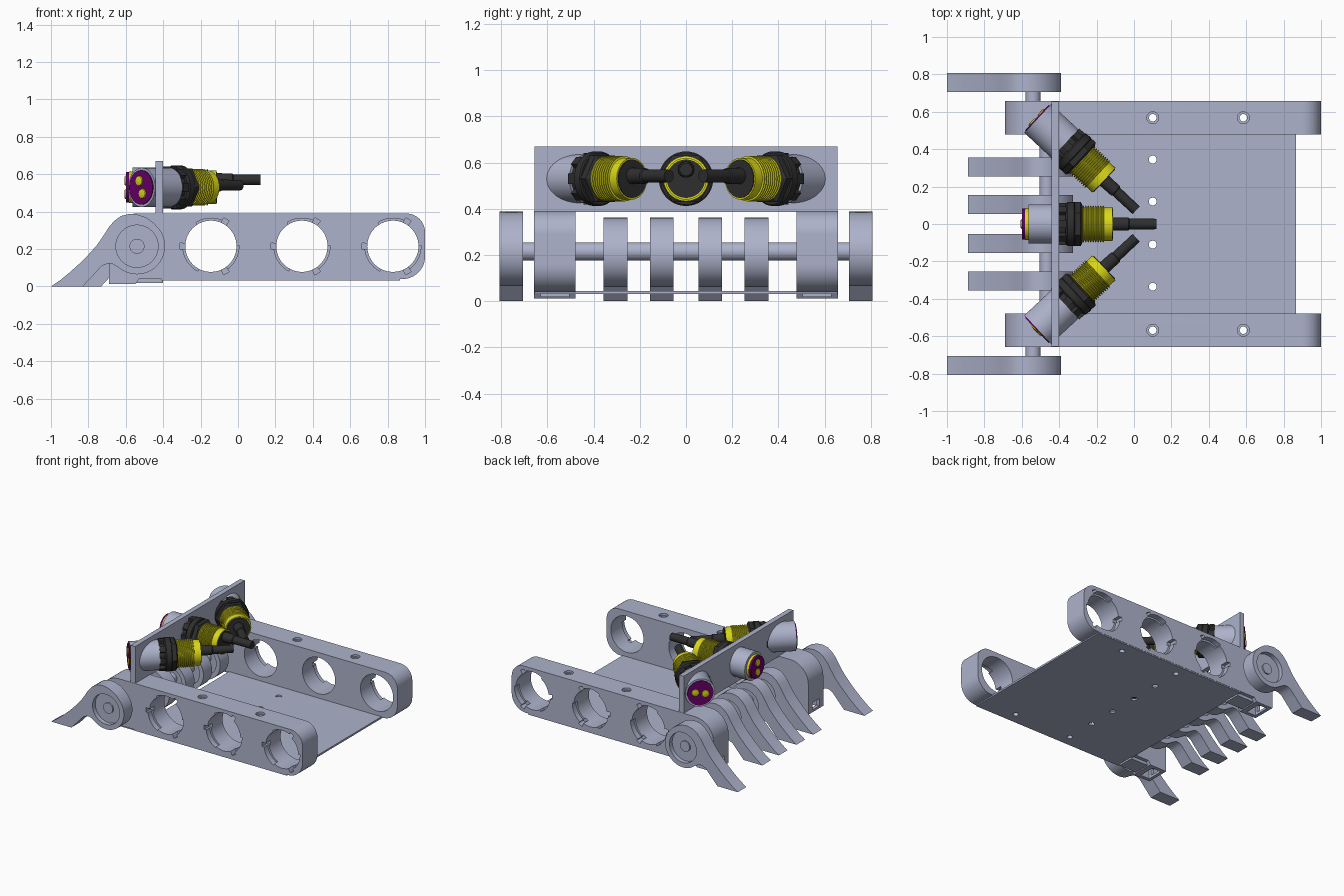
import bpy, bmesh, math
from mathutils import Matrix, Vector

if "Cube" in bpy.data.objects:
    bpy.data.objects.remove(bpy.data.objects["Cube"])


def material(name, rgb):
    m = bpy.data.materials.new(name)
    m.diffuse_color = (*rgb, 1)
    m.use_nodes = True
    m.node_tree.nodes["Principled BSDF"].inputs["Base Color"].default_value = m.diffuse_color
    return m


GREY = material("blue_grey", (0.42, 0.45, 0.60))
BLACK = material("soft_black", (0.028, 0.028, 0.028))
YELLOW = material("yellow", (0.70, 0.68, 0.01))
PURPLE = material("purple", (0.14, 0.0, 0.14))


def finish(name, bm, mat):
    bmesh.ops.recalc_face_normals(bm, faces=bm.faces)
    me = bpy.data.meshes.new(name)
    bm.to_mesh(me)
    bm.free()
    ob = bpy.data.objects.new(name, me)
    bpy.context.collection.objects.link(ob)
    me.materials.append(mat)
    return ob


def box(name, x, y, z, mat=GREY):
    bm = bmesh.new()
    bmesh.ops.create_cube(bm, size=1)
    for v in bm.verts:
        v.co = [a + (c + 0.5) * (b - a) for c, (a, b) in zip(v.co, (x, y, z))]
    return finish(name, bm, mat)


def prism(name, pts, y0, y1, mat=GREY):
    """Extrude an x-z outline along y."""
    bm = bmesh.new()
    f = bm.faces.new([bm.verts.new((x, y0, z)) for x, z in pts])
    ext = bmesh.ops.extrude_face_region(bm, geom=[f])["geom"]
    for v in ext:
        if isinstance(v, bmesh.types.BMVert):
            v.co.y = y1
    return finish(name, bm, mat)


def lathe(name, prof, mat, m=Matrix(), n=40):
    """Revolve (distance, radius) pairs about the local x axis."""
    bm = bmesh.new()
    rings = [[bm.verts.new(m @ Vector((t, r * math.cos(2 * math.pi * i / n),
                                       r * math.sin(2 * math.pi * i / n))))
              for i in range(n)] for t, r in prof]
    for a, b in zip(rings, rings[1:]):
        for i in range(n):
            bm.faces.new((a[i], a[(i + 1) % n], b[(i + 1) % n], b[i]))
    bm.faces.new(rings[0])
    bm.faces.new(rings[-1])
    return finish(name, bm, mat)


def along_y(name, x, z, y0, y1, r, mat=GREY, n=40):
    m = Matrix.Translation((x, 0, z)) @ Matrix.Rotation(math.pi / 2, 4, 'Z')
    return lathe(name, [(y0, r), (y1, r)], mat, m, n)


def along_z(name, x, y, z0, z1, r, mat=GREY, n=24):
    m = Matrix.Translation((x, y, 0)) @ Matrix.Rotation(-math.pi / 2, 4, 'Y')
    return lathe(name, [(z0, r), (z1, r)], mat, m, n)


def cut(ob, cutters):
    for c in cutters:
        c.hide_render = True
        mod = ob.modifiers.new("cut", 'BOOLEAN')
        mod.operation = 'DIFFERENCE'
        mod.solver = 'EXACT'
        mod.object = c
        bpy.context.view_layer.objects.active = ob
        bpy.ops.object.modifier_apply(modifier=mod.name)
        bpy.data.objects.remove(c)


def arc(cx, cz, r, a0, a1, n=12):
    return [(cx + r * math.cos(math.radians(a0 + (a1 - a0) * i / n)),
             cz + r * math.sin(math.radians(a0 + (a1 - a0) * i / n))) for i in range(n + 1)]


def sector(cx, cz, r0, r1, a0, a1):
    return arc(cx, cz, r1, a0, a1, 8) + arc(cx, cz, r0, a1, a0, 8)


HZ = 0.215                      # height of all bores and shafts
HOLES = (-0.145, 0.342, 0.828)  # bores along each rail
SCREWS = (0.10, 0.585)

# side rails with bayonet bores, screw holes and an end slot
rail = ([(-0.69, 0.012)] + arc(-0.54, 0.24, 0.15, 180, 90) + arc(0.90, 0.29, 0.10, 90, 0)
        + arc(0.88, 0.16, 0.12, 0, -90) + [(-0.53, 0.04), (-0.55, 0.012)])
for s, side in ((-1, "front"), (1, "back")):
    ob = prism(side + "_rail", rail, s * 0.478, s * 0.657)
    cutters = []
    for hx in HOLES:
        cutters.append(along_y("bore", hx, HZ, 0.4 * s, 0.7 * s, 0.137, n=56))
        for a in (60, 180, 300):
            cutters.append(prism("slot", sector(hx, HZ, 0.12, 0.167, a - 6, a + 6), s * 0.60, s * 0.70))
            cutters.append(prism("groove", sector(hx, HZ, 0.12, 0.150, a + 5.5, a + 62), s * 0.615, s * 0.70))
    for x in SCREWS:
        cutters.append(along_z("screw", x, s * 0.568, 0, 0.5, 0.02))
        cutters.append(along_z("screw_head", x, s * 0.568, 0.375, 0.5, 0.032))
    cutters.append(box("end_slot", (-0.665, -0.59), sorted((s * 0.505, s * 0.63)), (-0.05, 0.09)))
    cutters.append(box("end_window", (-0.75, -0.60), sorted((s * 0.525, s * 0.61)), (0.03, 0.085)))
    cut(ob, cutters)
    # latch under the plate corner
    box(side + "_latch", (-0.545, -0.40), sorted((s * 0.505, s * 0.63)), (0.018, 0.041))

# floor plate
plate = box("floor_plate", (-0.41, 0.867), (-0.655, 0.655), (0.031, 0.045))
cut(plate, [along_z("hole", 0.1, y, 0, 0.1, 0.021) for y in (0.345, 0.12, -0.11, -0.335)]
    + [along_z("hole", x, y, 0, 0.1, 0.02) for x in SCREWS for y in (-0.568, 0.568)])

# shafts
along_y("main_shaft", -0.465, HZ, -0.5, 0.5, 0.04)
for s in (-1, 1):
    along_y("outer_shaft", -0.54, HZ, s * 0.6, s * 0.785, 0.04)

# curved digging fingers
FINGER = ([(-1, 0), (-0.95, 0.034), (-0.90, 0.075), (-0.85, 0.12), (-0.80, 0.17), (-0.755, 0.22),
           (-0.715, 0.278), (-0.69, 0.318), (-0.66, 0.352), (-0.625, 0.377), (-0.58, 0.388),
           (-0.535, 0.384), (-0.49, 0.368), (-0.452, 0.341)] + arc(-0.54, HZ, 0.15, 45, -130, 22)
          + [(-0.675, 0.122), (-0.70, 0.122), (-0.73, 0.108), (-0.77, 0.064), (-0.83, 0)])
for y in (-0.757, -0.305, -0.105, 0.105, 0.305, 0.757):
    outer = abs(y) > 0.5
    hx, k, kz = (-0.54, 1, 1) if outer else (-0.465, 0.92, 0.935)
    pts = [(hx + (x + 0.54) * k, z * kz) for x, z in FINGER]
    ob = prism("finger", pts, y - 0.051, y + 0.051)
    s = 1 if y > 0 else -1
    for d in ((s,) if outer else (1, -1)):
        cut(ob, [along_y("recess", hx, HZ * kz, y + d * 0.018, y + d * 0.09, 0.113 * k, n=48)])

# upright sensor wall, opened for the three sensors
SENSORS = ((Vector((-0.60, 0, 0.53)), 0, 90, 0.035, "middle"),
           (Vector((-0.515, 0.565, 0.53)), -43, 10, 0.0, "back"),
           (Vector((-0.515, -0.565, 0.53)), 43, 70, 0.0, "front"))
box("sensor_wall", (-0.44, -0.402), (-0.655, 0.655), (0.385, 0.67))

# sensors: lens, sleeve, nut, threaded barrel and cable
for pos, ang, dot_ang, t0, side in SENSORS:
    m = Matrix.Translation(pos) @ Matrix.Rotation(math.radians(ang), 4, 'Z')
    lathe(side + "_sleeve", [(t0, 0.105), (0.20, 0.105)], GREY, m, 48)
    if t0:
        lathe(side + "_lens", [(0, 0.082), (0.016, 0.082)], PURPLE, m)
        lathe(side + "_lens_ring", [(0.016, 0.085), (0.04, 0.085)], YELLOW, m)
    else:
        lathe(side + "_lens", [(-0.006, 0.092), (0.01, 0.092)], PURPLE, m)
    front = 0 if t0 else -0.006
    for sgn in (-1, 1):
        a = math.radians(dot_ang)
        off = Matrix.Translation((0, sgn * 0.036 * math.cos(a), sgn * 0.036 * math.sin(a)))
        lathe(side + "_lens_dot", [(front - 0.008, 0.014), (front - 0.005, 0.024), (front + 0.004, 0.029)],
              YELLOW, m @ off, 24)
    # castellated lock nut
    lathe(side + "_nut_core", [(0.195, 0.092), (0.25, 0.092)], BLACK, m)
    lathe(side + "_nut_flange", [(0.235, 0.108), (0.245, 0.118), (0.28, 0.118), (0.285, 0.112)], BLACK, m)
    lathe(side + "_hex_nut", [(0.28, 0.117), (0.315, 0.117), (0.325, 0.10)], BLACK, m, 6)
    for i in range(8):
        lug = box(side + "_nut_lug", (0.20, 0.24), (0.085, 0.112), (-0.022, 0.022), BLACK)
        lug.data.transform(m @ Matrix.Rotation(i * math.pi / 4, 4, 'X'))
    # threaded barrel
    thread = [(0.32, 0.088)]
    for i in range(9):
        t = 0.322 + i * 0.0133
        thread += [(t + 0.002, 0.088), (t + 0.005, 0.098), (t + 0.009, 0.098), (t + 0.012, 0.088)]
    lathe(side + "_thread", thread, YELLOW, m)
    lathe(side + "_barrel_end", [(0.43, 0.09), (0.485, 0.09)], YELLOW, m)
    lathe(side + "_end_cap", [(0.47, 0.083), (0.489, 0.083)], BLACK, m)
    # cable
    c = m @ Matrix.Translation((0, 0, 0.04 if t0 else 0.012))
    lathe(side + "_cable", [(0.485, 0.036), (0.57, 0.034), (0.575, 0.029), (0.72, 0.028)], BLACK, c, 24)

# smooth the round surfaces, keep edges crisp
bpy.ops.object.select_all(action='DESELECT')
for ob in bpy.context.scene.objects:
    ob.select_set(True)
    bpy.context.view_layer.objects.active = ob
bpy.ops.object.shade_smooth_by_angle(angle=math.radians(30))
